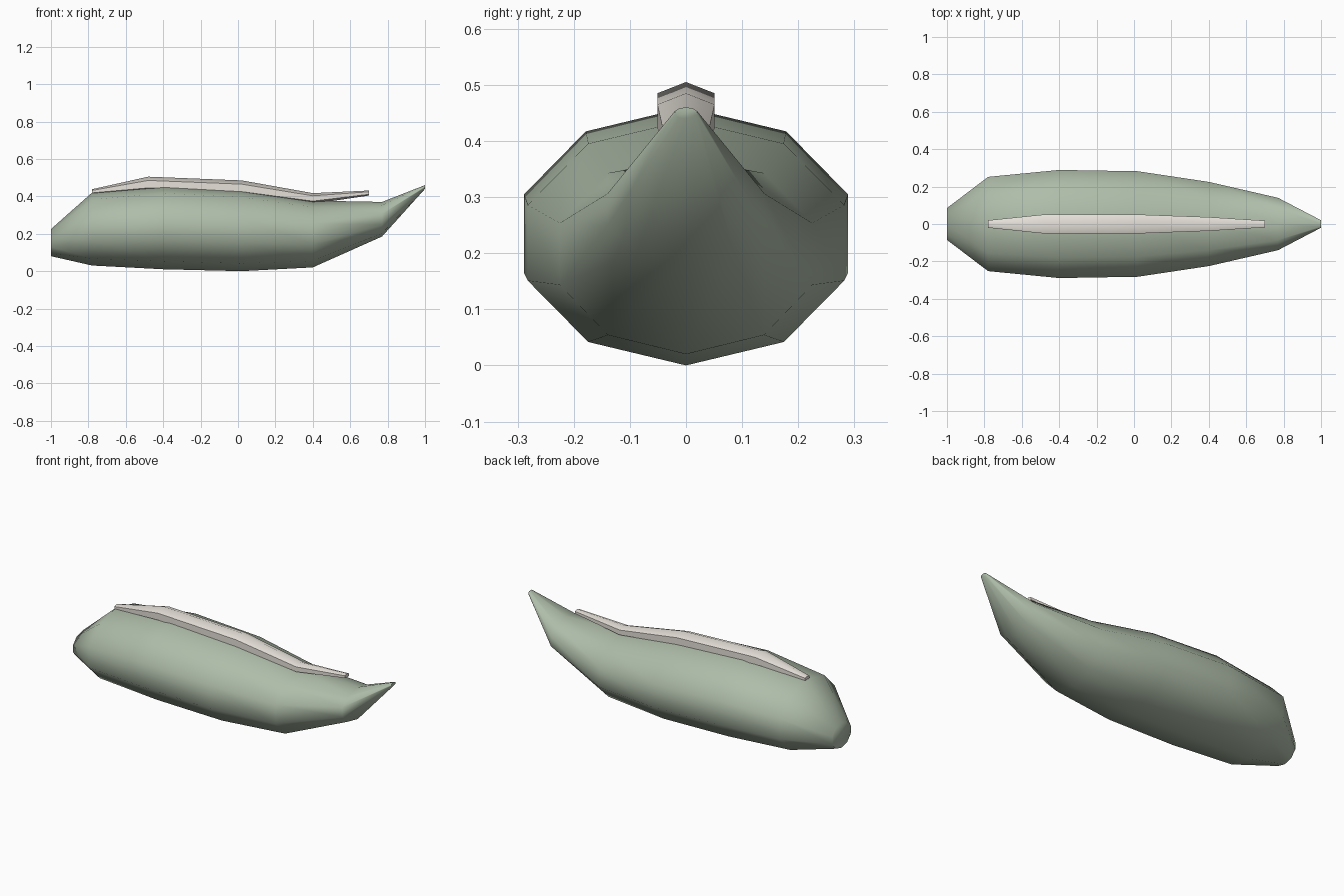
import bpy, bmesh
from math import sin, cos, pi, radians

if "Cube" in bpy.data.objects:
    bpy.data.objects.remove(bpy.data.objects["Cube"])


def material(name, rgb):
    m = bpy.data.materials.new(name)
    m.diffuse_color = (*rgb, 1)
    m.use_nodes = True
    m.node_tree.nodes["Principled BSDF"].inputs["Base Color"].default_value = m.diffuse_color
    return m


def loft(name, sides, rings, mat):
    """Skin elliptical rings (x, z low, z high, half width), a corner facing up."""
    bm = bmesh.new()
    loops = []
    widest = max(cos(pi / 2 + 2 * pi * i / sides) for i in range(sides))
    for x, low, high, half in rings:
        loop = []
        for i in range(sides):
            a = pi / 2 + 2 * pi * i / sides
            loop.append(bm.verts.new((x, cos(a) * half / widest,
                                      (low + high) / 2 + sin(a) * (high - low) / 2)))
        loops.append(loop)
    for a, b in zip(loops, loops[1:]):
        for i in range(sides):
            j = (i + 1) % sides
            bm.faces.new((a[i], a[j], b[j], b[i]))
    bm.faces.new(loops[0])
    bm.faces.new(loops[-1])
    bmesh.ops.recalc_face_normals(bm, faces=bm.faces)
    mesh = bpy.data.meshes.new(name)
    bm.to_mesh(mesh)
    bm.free()
    mesh.materials.append(mat)
    ob = bpy.data.objects.new(name, mesh)
    bpy.context.collection.objects.link(ob)
    bpy.ops.object.select_all(action='DESELECT')
    ob.select_set(True)
    bpy.context.view_layer.objects.active = ob
    bpy.ops.object.shade_smooth_by_angle(angle=radians(62))
    return ob


# Ten-sided body, blunt at one end and tapering to an upturned tip
loft("body", 10, [
    (-1.00, 0.08, 0.225, 0.085),
    (-0.78, 0.03, 0.42, 0.252),
    (-0.40, 0.01, 0.46, 0.289),
    (0.02, 0.00, 0.437, 0.282),
    (0.40, 0.02, 0.377, 0.225),
    (0.77, 0.185, 0.37, 0.14),
    (1.00, 0.44, 0.46, 0.02),
], material("sage_green", (0.43, 0.51, 0.40)))

# Pale six-sided ridge along the back
loft("back_ridge", 6, [
    (-0.78, 0.412, 0.438, 0.02),
    (-0.48, 0.425, 0.505, 0.051),
    (0.02, 0.405, 0.485, 0.051),
    (0.40, 0.36, 0.417, 0.037),
    (0.70, 0.404, 0.431, 0.018),
], material("cream", (0.80, 0.76, 0.70)))
